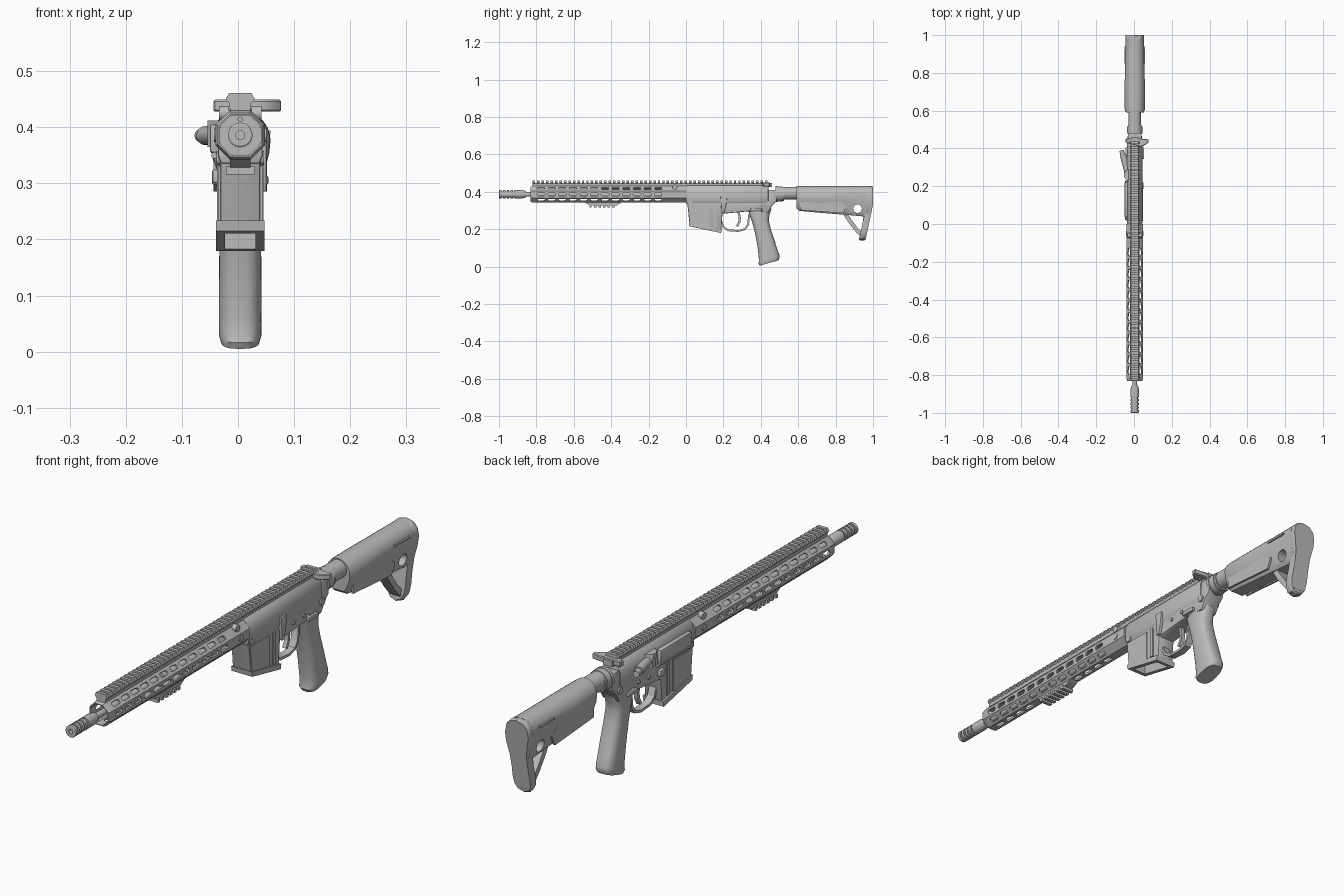
import bpy, bmesh, math
from mathutils import Matrix, Vector

if "Cube" in bpy.data.objects:
    bpy.data.objects.remove(bpy.data.objects["Cube"])

CX, CZ = 0.004, 0.386          # bore line
grey = bpy.data.materials.new("gunmetal_grey")
grey.diffuse_color = (0.5, 0.5, 0.5, 1)
grey.use_nodes = True
grey.node_tree.nodes["Principled BSDF"].inputs["Base Color"].default_value = grey.diffuse_color


def finish(name, bm):
    bmesh.ops.recalc_face_normals(bm, faces=bm.faces)
    me = bpy.data.meshes.new(name)
    bm.to_mesh(me)
    bm.free()
    me.materials.append(grey)
    ob = bpy.data.objects.new(name, me)
    bpy.context.collection.objects.link(ob)
    return ob


def modify(ob, kind, **props):
    m = ob.modifiers.new(kind.lower(), kind)
    for k, v in props.items():
        setattr(m, k, v)
    bpy.context.view_layer.objects.active = ob
    bpy.ops.object.modifier_apply(modifier=m.name)
    return ob


def bevel(ob, w, seg=2):
    return modify(ob, 'BEVEL', width=w, segments=seg, limit_method='ANGLE', angle_limit=0.6)


def cut(ob, cutter):
    modify(ob, 'BOOLEAN', operation='DIFFERENCE', object=cutter, solver='EXACT')
    bpy.data.objects.remove(cutter)
    return ob


def loft(name, rings, closed=False):
    bm = bmesh.new()
    vs = [[bm.verts.new(p) for p in r] for r in rings]
    n = len(vs[0])
    pairs = list(zip(vs, vs[1:])) + ([(vs[-1], vs[0])] if closed else [])
    for a, b in pairs:
        for i in range(n):
            j = (i + 1) % n
            bm.faces.new((a[i], a[j], b[j], b[i]))
    if not closed:
        bm.faces.new(vs[0])
        bm.faces.new(vs[-1])
    return finish(name, bm)


def side(name, pts, hw, cx=CX):
    """Side profile (y, z) extruded across x."""
    return loft(name, [[(cx + s * hw, y, z) for y, z in pts] for s in (-1, 1)])


def section(name, pts, y0, y1):
    """Cross-section (x, z) extruded along y."""
    return loft(name, [[(CX + x, y, z) for x, z in pts] for y in (y0, y1)])


def box(name, x0, x1, y0, y1, z0, z1):
    return side(name, [(y0, z0), (y1, z0), (y1, z1), (y0, z1)], (x1 - x0) / 2, (x0 + x1) / 2)


def lathe(name, prof, n=24, z=CZ, rot=0.0):
    """Profile (y, radius) turned about the y axis."""
    return loft(name, [[(CX + r * math.cos(rot + 2 * math.pi * i / n), y,
                         z + r * math.sin(rot + 2 * math.pi * i / n)) for i in range(n)]
                       for y, r in prof])


def rod(name, a, b, r, n=16):
    a, b = Vector(a), Vector(b)
    bm = bmesh.new()
    m = Matrix.Translation((a + b) / 2) @ (b - a).to_track_quat('Z', 'Y').to_matrix().to_4x4()
    bmesh.ops.create_cone(bm, cap_ends=True, segments=n, radius1=r, radius2=r,
                          depth=(b - a).length, matrix=m)
    return finish(name, bm)


def strip(name, path, t, hw):
    """Flat band following a (y, z) path."""
    out, inn = [], []
    for i, p in enumerate(path):
        a, b = path[max(i - 1, 0)], path[min(i + 1, len(path) - 1)]
        d = Vector((b[0] - a[0], b[1] - a[1])).normalized() * t / 2
        out.append((p[0] - d.y, p[1] + d.x))
        inn.append((p[0] + d.y, p[1] - d.x))
    return side(name, out + inn[::-1], hw)


# Barrel, gas block and muzzle brake
lathe("barrel", [(-0.9, 0.012), (-0.45, 0.012), (-0.45, 0.016), (0.0, 0.016)], 16)
lathe("gas_block", [(-0.47, 0.022), (-0.42, 0.022)], 16)
rod("gas_tube", (CX, -0.45, 0.414), (CX, 0, 0.414), 0.005, 8)
brake = [(-0.95, 0.001), (-0.95, 0.008), (-1.0, 0.008), (-1.0, 0.019)]
for k in range(4):
    y = -0.998 + k * 0.02
    brake += [(y, 0.022), (y + 0.012, 0.022), (y + 0.012, 0.016), (y + 0.02, 0.016)]
brake += [(-0.918, 0.022), (-0.875, 0.022), (-0.855, 0.017), (-0.855, 0.012)]
lathe("muzzle_brake", brake, 20)

# Octagonal handguard tube with rows of slots
R = 0.044 / math.cos(math.pi / 8)
r_in = R - 0.008
guard = loft("handguard", [[(CX + r * math.cos(math.pi * (i + .5) / 4), y, CZ + r * math.sin(math.pi * (i + .5) / 4))
                            for i in range(8)]
                           for y, r in ((-0.832, r_in), (-0.832, R - 0.005), (-0.82, R), (0.0, R), (0.0, r_in))],
             closed=True)
bm = bmesh.new()
for k in range(12):
    for a in (-135, -90, -45, 0, 45, 135, 180):
        y = -0.775 + k * 0.057
        if a == -90 and -0.55 < y < -0.33:
            continue
        new = bmesh.ops.create_cone(bm, cap_ends=True, segments=12, radius1=0.009, radius2=0.009, depth=0.024)["verts"]
        for v in new:                       # stretch into a capsule
            v.co.y += 0.012 if v.co.y > 0 else -0.012
        tr = Matrix.Translation((CX, y, CZ)) @ Matrix.Rotation(math.radians(90 - a), 4, 'Y') \
            @ Matrix.Translation((0, 0, 0.042))
        bmesh.ops.transform(bm, verts=new, matrix=tr)
cut(guard, finish("slot_cutter", bm))
lathe("barrel_nut", [(-0.13, 0.039), (0.01, 0.039)], 24)
for s in (-1, 1):
    rod("clamp_bolt", (CX + s * 0.02, -0.06, 0.425), (CX + s * 0.038, -0.06, 0.425), 0.013)
    rod("sling_socket", (CX + s * 0.035, -0.05, CZ), (CX + s * 0.047, -0.05, CZ), 0.012)

# Long top rail: base strip plus cross teeth
section("rail_base", [(-0.017, 0.42), (0.017, 0.42), (0.02, 0.447), (-0.02, 0.447)], -0.82, 0.44)
tooth = [(-0.017, 0.44), (0.017, 0.44), (0.026, 0.45), (0.02, 0.461), (-0.02, 0.461), (-0.026, 0.45)]
bm = bmesh.new()
for k in range(53):
    y = -0.82 + k * 0.0239
    a, b = [[bm.verts.new((CX + x, yy, z)) for x, z in tooth] for yy in (y, y + 0.013)]
    bm.faces.new(a)
    bm.faces.new(b)
    for i in range(6):
        j = (i + 1) % 6
        bm.faces.new((a[i], a[j], b[j], b[i]))
finish("rail_teeth", bm)

# Short accessory rail under the handguard
side("lower_rail_base", [(-0.54, 0.342), (-0.515, 0.327), (-0.37, 0.327), (-0.345, 0.342)], 0.018)
for k in range(6):
    y = -0.517 + k * 0.0245
    box("lower_rail_tooth", CX - 0.025, CX + 0.025, y, y + 0.013, 0.316, 0.33)

# Upper receiver
up = section("upper_receiver", [(-0.034, 0.335), (0.034, 0.335), (0.04, 0.35), (0.04, 0.4), (0.03, 0.42),
                                (0.018, 0.434), (-0.018, 0.434), (-0.03, 0.42), (-0.04, 0.4), (-0.04, 0.35)], 0, 0.44)
bevel(up, 0.004)
bevel(box("ejection_cover", -0.05, -0.03, 0.035, 0.22, 0.355, 0.405), 0.004)
rod("cover_hinge", (-0.042, 0.02, 0.35), (-0.042, 0.23, 0.35), 0.006, 8)
loft("case_deflector", [[(-0.03, y0, z), (-0.054, y1, z), (-0.054, y1 + 0.02, z), (-0.03, y2, z)]
                        for z, y0, y1, y2 in ((0.365, 0.225, 0.26, 0.31), (0.412, 0.225, 0.25, 0.29))])
rod("forward_assist_tube", (-0.03, 0.26, 0.385), (-0.058, 0.365, 0.385), 0.017)
rod("forward_assist_button", (-0.058, 0.36, 0.385), (-0.066, 0.39, 0.385), 0.012)

# Charging handle with one long latch
box("charging_handle", CX - 0.018, CX + 0.018, 0.38, 0.46, 0.425, 0.447)
handle = [(-0.044, 0.432), (0.03, 0.41), (0.05, 0.412), (0.077, 0.432), (0.077, 0.448), (0.04, 0.452), (-0.044, 0.452)]
bevel(loft("charging_latch", [[(x, y, z) for x, y in handle] for z in (0.428, 0.449)]), 0.003, 1)

# Lower receiver with open magazine well
low = side("lower_receiver", [(0.0, 0.35), (0.008, 0.33), (0.02, 0.215), (0.187, 0.18), (0.195, 0.282), (0.33, 0.295),
                              (0.44, 0.29), (0.46, 0.325), (0.485, 0.35), (0.485, 0.41), (0.44, 0.41), (0.43, 0.355)], 0.036)
bevel(low, 0.005)
well = side("well_cutter", [(0.036, 0.15), (0.17, 0.15), (0.175, 0.32), (0.04, 0.32)], 0.027)
lip = side("magazine_well_lip", [(0.015, 0.234), (0.018, 0.215), (0.188, 0.179), (0.19, 0.199)], 0.043)
well2 = well.copy()
well2.data = well.data.copy()
bpy.context.collection.objects.link(well2)
cut(low, well)
cut(lip, well2)
for s in (-1, 1):
    cx = CX + s * 0.035
    side("magazine_well_panel", [(0.012, 0.33), (0.022, 0.225), (0.125, 0.203), (0.125, 0.33)], 0.005, cx)
    box("well_rib", cx - 0.006, cx + 0.006, 0.147, 0.162, 0.21, 0.33)
    for y, z in ((0.02, 0.345), (0.44, 0.335), (0.27, 0.32), (0.33, 0.325)):
        rod("receiver_pin", (CX, y, z), (CX + s * 0.042, y, z), 0.013 if y in (0.02, 0.44) else 0.007)
    rod("selector_hub", (CX, 0.36, 0.305), (CX + s * 0.042, 0.36, 0.305), 0.011)
    bevel(box("selector_lever", CX + s * 0.044 - 0.006, CX + s * 0.044 + 0.006, 0.345, 0.405, 0.297, 0.314), 0.004)
bevel(side("bolt_catch", [(0.185, 0.375), (0.22, 0.375), (0.215, 0.33), (0.205, 0.285), (0.19, 0.285)], 0.008, 0.043), 0.003)
bevel(box("magazine_release", -0.046, -0.03, 0.185, 0.215, 0.3, 0.325), 0.004)

# Trigger group
strip("trigger_guard", [(0.187, 0.245), (0.2, 0.212), (0.225, 0.194), (0.28, 0.19), (0.315, 0.2),
                        (0.332, 0.225), (0.338, 0.28)], 0.01, 0.014)
strip("trigger", [(0.28, 0.295), (0.288, 0.26), (0.284, 0.235), (0.272, 0.214)], 0.012, 0.008)


# Pistol grip: stacked rounded sections, slanted base
def oval(y0, y1, z, hw, tilt, n=28, p=0.72):
    out = []
    for i in range(n):
        c, s = math.cos(2 * math.pi * i / n), math.sin(2 * math.pi * i / n)
        dy = math.copysign(abs(s) ** p, s) * (y1 - y0) / 2
        out.append((CX + math.copysign(abs(c) ** p, c) * hw, (y0 + y1) / 2 + dy, z + tilt * dy))
    return out


loft("pistol_grip", [oval(*a) for a in (
    (0.33, 0.458, 0.31, 0.034, 0), (0.338, 0.447, 0.28, 0.035, 0), (0.35, 0.442, 0.25, 0.036, 0),
    (0.365, 0.453, 0.2, 0.037, 0.05), (0.38, 0.474, 0.13, 0.038, 0.15), (0.388, 0.49, 0.075, 0.038, 0.25),
    (0.39, 0.5, 0.045, 0.038, 0.28), (0.387, 0.501, 0.032, 0.038, 0.28), (0.394, 0.494, 0.019, 0.034, 0.28))])

# Buffer tube, end plate and lock nut
lathe("end_plate", [(0.478, 0.042), (0.49, 0.042)], 24, 0.388)
lathe("lock_nut", [(0.49, 0.04), (0.515, 0.04), (0.515, 0.037), (0.525, 0.037)], 20, 0.388)
lathe("buffer_tube", [(0.48, 0.034), (0.7, 0.034)], 28, 0.392)


# Stock body: round top tapering down to a narrow keel
def stock_ring(y, bottom, w, top=0.43):
    arc = [(w * math.cos(math.pi * i / 14), top - w + w * math.sin(math.pi * i / 14)) for i in range(15)]
    low = [(-w * 0.96, 0.355), (-w * 0.72, bottom + 0.015), (-w * 0.5, bottom)]
    return [(CX + x, y, z) for x, z in arc + low + [(-x, z) for x, z in low[::-1]]]


stock = loft("stock_body", [stock_ring(*a) for a in (
    (0.59, 0.312, 0.047), (0.605, 0.298, 0.053), (0.72, 0.287, 0.054), (0.85, 0.277, 0.051),
    (0.98, 0.265, 0.049))])
cut(stock, rod("hole_cutter", (-0.2, 0.917, 0.31), (0.2, 0.917, 0.31), 0.023, 20))
for s in (-1, 1):
    box("stock_seam", CX + s * 0.05 - 0.004, CX + s * 0.05 + 0.004, 0.85, 0.94, 0.388, 0.394)
    side("stock_side_panel", [(0.61, 0.35), (0.82, 0.35), (0.86, 0.325), (0.84, 0.285), (0.61, 0.302)], 0.004, CX + s * 0.044)

# Stock lower brace and shaped butt pad
strip("stock_brace", [(0.85, 0.285), (0.872, 0.25), (0.905, 0.205), (0.955, 0.15)], 0.022, 0.022)
half = [(0.0, 0.43), (0.028, 0.423), (0.044, 0.405), (0.05, 0.375), (0.044, 0.335), (0.036, 0.29), (0.035, 0.24),
        (0.037, 0.195), (0.034, 0.165), (0.022, 0.147), (0.0, 0.14)]
outline = half + [(-x, z) for x, z in half[-2:0:-1]]


def lean(z):
    return max(0.0, 0.33 - z) * 0.21


loft("butt_pad", [[(CX + x * k, y - lean(z), 0.29 + (z - 0.29) * k) for x, z in outline]
                  for y, k in ((0.965, 0.96), (0.972, 1), (0.994, 1), (1.0, 0.97))])

# Smooth shading with sharp edges kept
bpy.ops.object.select_all(action='SELECT')
bpy.ops.object.shade_smooth_by_angle(angle=math.radians(32))
